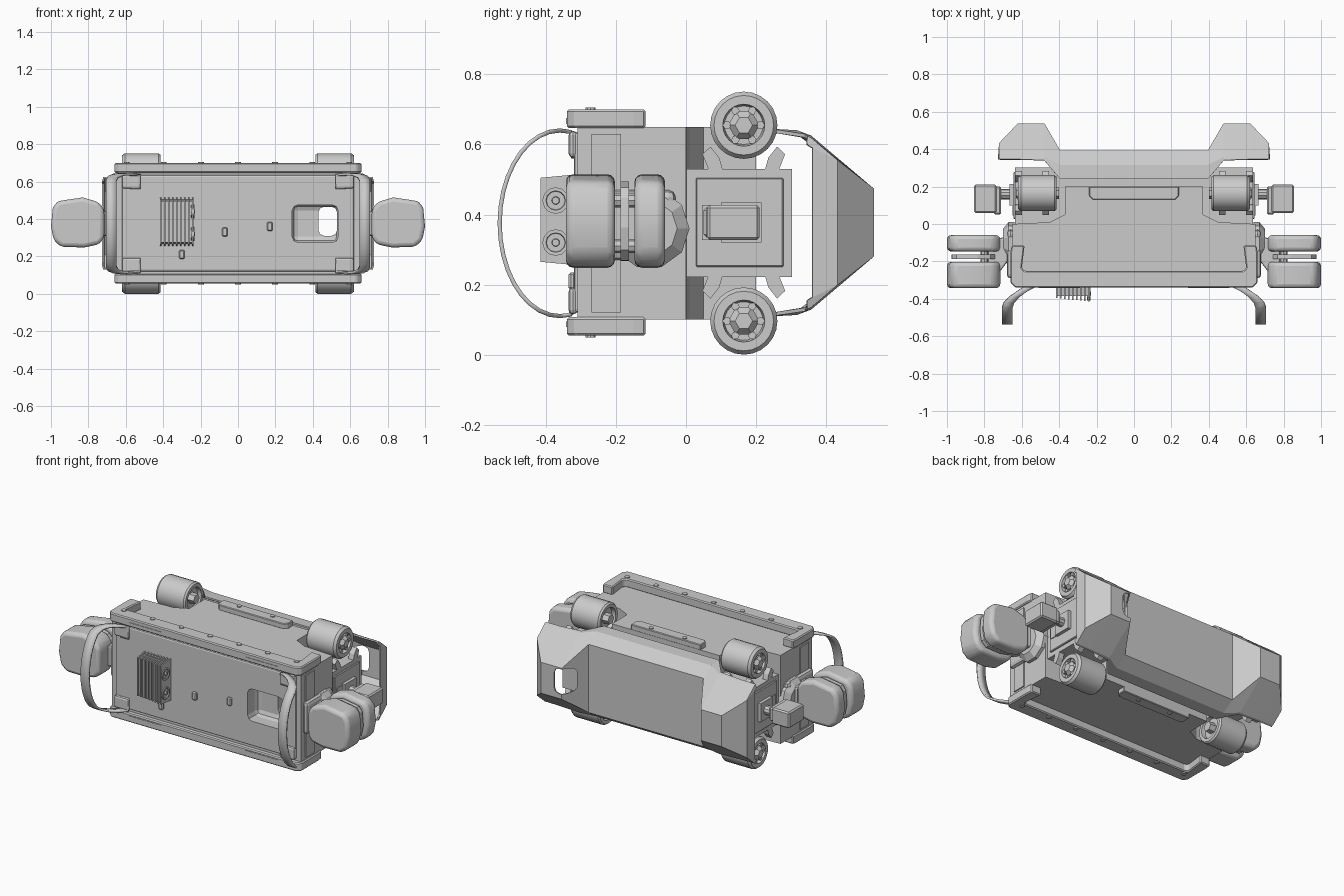
import bpy, bmesh, math

if "Cube" in bpy.data.objects:
    bpy.data.objects.remove(bpy.data.objects["Cube"])

def finish(ob, bevel=0, seg=2, smooth=False):
    if bevel:
        m = ob.modifiers.new("bevel", 'BEVEL')
        m.width, m.segments, m.limit_method = bevel, seg, 'ANGLE'
    if smooth:
        bpy.ops.object.select_all(action='DESELECT')
        ob.select_set(True)
        bpy.context.view_layer.objects.active = ob
        bpy.ops.object.shade_smooth_by_angle(angle=math.radians(35))
    return ob

def from_bm(name, bm):
    bmesh.ops.recalc_face_normals(bm, faces=bm.faces)
    me = bpy.data.meshes.new(name)
    bm.to_mesh(me)
    bm.free()
    ob = bpy.data.objects.new(name, me)
    bpy.context.collection.objects.link(ob)
    return ob

def prism(name, pts, axis, a, b, **kw):
    """Extrude a 2D outline along an axis; outline uses the other two axes in order."""
    bm = bmesh.new()
    put = {'x': lambda p, q, d: (d, p, q), 'y': lambda p, q, d: (p, d, q), 'z': lambda p, q, d: (p, q, d)}[axis]
    lo = [bm.verts.new(put(p, q, a)) for p, q in pts]
    hi = [bm.verts.new(put(p, q, b)) for p, q in pts]
    bm.faces.new(lo)
    bm.faces.new(hi)
    for i in range(len(pts)):
        j = (i + 1) % len(pts)
        bm.faces.new((lo[i], lo[j], hi[j], hi[i]))
    return finish(from_bm(name, bm), **kw)

def box(name, x, y, z, **kw):
    return prism(name, [(x[0], y[0]), (x[1], y[0]), (x[1], y[1]), (x[0], y[1])], 'z', *z, **kw)

def disc(name, c, r, axis, a, b, n=16, **kw):
    pts = [(c[0] + r * math.cos(2 * math.pi * i / n), c[1] + r * math.sin(2 * math.pi * i / n)) for i in range(n)]
    return prism(name, pts, axis, a, b, **kw)

def lathe_x(name, prof, cy, cz, n, **kw):
    """Revolve (x, radius) profile about an x-parallel axis."""
    bm = bmesh.new()
    rings = [[bm.verts.new((x, cy + r * math.cos(2 * math.pi * i / n), cz + r * math.sin(2 * math.pi * i / n)))
              for i in range(n)] for x, r in prof]
    for p, q in zip(rings, rings[1:]):
        for i in range(n):
            bm.faces.new((p[i], p[(i + 1) % n], q[(i + 1) % n], q[i]))
    bm.faces.new(rings[0])
    bm.faces.new(rings[-1])
    return finish(from_bm(name, bm), **kw)

def sym(half):
    return half + [(-x, y) for x, y in reversed(half)]

def cut(ob, tool):
    m = ob.modifiers.new("cut", 'BOOLEAN')
    m.object, m.operation, m.solver = tool, 'DIFFERENCE', 'EXACT'

MID = 0.377  # mid height of the machine
S = (-1, 1)

# Main body with wheel notches, and the side-to-side rear box
body = prism("main_body", sym([(.65, -.31), (.65, .0), (.45, .01), (.37, .05), (.37, .2)]), 'z', .10, .65)
rear_box = box("rear_box", (-.635, .635), (-.01, .303), (.222, .53))
front_plate = box("front_plate", (-.62, .62), (-.32, -.30), (.12, .635), bevel=.015)

# Opening in the front that runs right through
tunnel = box("tunnel_cutter", (.43, .53), (-.6, .7), (.31, .465), bevel=.03)
pocket = box("pocket_cutter", (.29, .535), (-.6, -.22), (.275, .475), bevel=.03)
for c in (tunnel, pocket):
    c.hide_render = True
    c.hide_set(True)
for o in (body, front_plate):
    cut(o, pocket)
for o in (body, rear_box, front_plate):
    cut(o, tunnel)

# U shaped rims, rear bars, screws on top and bottom
rim = sym([(.585, -.115), (.655, -.115), (.66, -.31), (.635, -.34)])
rim = [(.655, -.115), (.66, -.15), (.66, -.315), (.635, -.34), (-.635, -.34), (-.66, -.315), (-.66, -.15),
       (-.655, -.115), (-.585, -.115), (-.6, -.235), (-.585, -.25), (.585, -.25), (.6, -.235), (.585, -.115)]
for s, tag in ((1, "top"), (-1, "bottom")):
    Z = lambda d: MID + s * d
    prism(tag + "_rim", rim, 'z', Z(.27), Z(.323), bevel=.006, seg=1)
    prism(tag + "_rear_bar", sym([(.24, .2), (.24, .15), (.22, .13)]), 'z', Z(.27), Z(.305), bevel=.004, seg=1)
    for i in range(-3, 4):
        disc(tag + "_rim_screw", (i * .198, -.272), .015, 'z', Z(.32), Z(.328), n=10)
    for x in (-.115, .115):
        disc(tag + "_bar_screw", (x, .177), .015, 'z', Z(.30), Z(.31), n=6)
    for m in S:
        box(tag + "_rim_slot_plate", (m * .29, m * .51), (-.343, -.335), (Z(.282), Z(.298)))
        # Corner pads on the front plate
        box(tag + "_corner_pad", (m * .52, m * .62), (-.335, -.31), (Z(.185), Z(.262)), bevel=.012)
        # Wheels with recessed hubs
        cz = Z(.278) if s > 0 else .096
        lathe_x(tag + "_wheel", [(m * .44, .045), (m * .44, .065), (m * .415, .068), (m * .415, .088), (m * .425, .096),
                (m * .605, .096), (m * .62, .085), (m * .62, .06), (m * .59, .055), (m * .59, .03)], .165, cz, 24, smooth=True)
        lathe_x(tag + "_hub", [(m * .40, .03), (m * .56, .04), (m * .61, .045), (m * .63, .025)], .165, cz, 6)
        for i in range(6):
            a = i * math.pi / 3
            disc(tag + "_hub_bolt", (.165 + .048 * math.cos(a), cz + .048 * math.sin(a)), .012, 'x', m * .58, m * .615, n=6)
        # Splayed wheel brackets
        for x in (.455, .60):
            for t in S:
                tab = [(.165 + t * p, Z(q)) for p, q in ((.06, .15), (.10, .15), (.118, .195), (.095, .217), (.07, .185))]
                prism(tag + "_wheel_bracket", tab, 'x', m * x, m * (x + .035))

# Side panels, sensor boxes, claw units, hoops
for m in S:
    box("rear_side_panel", (m * .63, m * .645), (.028, .278), (.25, .505), bevel=.004, seg=1)
    box("rear_side_inset", (m * .64, m * .65), (.045, .21), (.327, .427))
    for z0, z1 in ((.12, .29), (.46, .63)):
        box("front_side_panel", (m * .645, m * .657), (-.27, -.185), (z0, z1))
    # Sensor box on a stalk
    box("sensor_box", (m * .735, m * .855), (.06, .21), (.327, .427), bevel=.008, seg=1)
    box("sensor_lens", (m * .71, m * .75), (.05, .20), (.335, .42), bevel=.008, seg=1)
    box("sensor_flange", (m * .645, m * .665), (.10, .215), (.32, .435))
    disc("sensor_stalk", (.16, MID), .028, 'x', m * .64, m * .74, n=10, smooth=True)
    # Claw shoulder and post
    lathe_x("claw_shoulder", [(m * .64, .115), (m * .67, .115), (m * .70, .08)], -.105, .36, 10)
    prism("claw_mount", [(-.29, .27), (-.03, .27), (-.03, .47), (-.29, .47)], 'x', m * .64, m * .68, bevel=.02)
    prism("claw_post", [(m * .66, -.18), (m * .66, -.09), (m * .70, -.07), (m * .78, -.10), (m * .78, -.27), (m * .72, -.26)],
          'z', .31, .44, bevel=.01)
    # Claw pads
    pad = [(m * x, z) for x, z in ((.715, .30), (.74, .265), (.82, .248), (.945, .25), (.985, .285), (1.0, .36),
                                   (.99, .46), (.965, .495), (.83, .515), (.745, .49), (.715, .45))]
    prism("front_claw_pad", pad, 'y', -.343, -.203, bevel=.025, seg=3, smooth=True)
    prism("rear_claw_pad", pad, 'y', -.147, -.06, bevel=.022, seg=3, smooth=True)
    prism("claw_middle_plate", [(m * .87 + (x - m * .87) * .82, MID + (z - MID) * .85) for x, z in pad], 'y', -.187, -.163)
    for z in (.31, .44):
        disc("claw_pin", (m * .80, z), .02, 'y', -.21, -.13, n=8)
    # Curved bumper hoops at the front
    path = [(-.322, .19), (-.325, .13)] + [(-.36 - .172 * math.cos(a), .375 + .265 * math.sin(a)) for a in
            [math.radians(-100 + 10 * i) for i in range(21)]] + [(-.325, .62), (-.322, .56)]
    bm = bmesh.new()
    rows = []
    for y, z in path:
        u = min(max((-.33 - y) / .12, 0), 1)
        xc = .55 + .128 * math.sin(u * math.pi / 2)
        rows.append([bm.verts.new((m * (xc + d), y, z)) for d in (-.028, .028)])
    for p, q in zip(rows, rows[1:]):
        bm.faces.new((p[0], p[1], q[1], q[0]))
    hoop = from_bm("bumper_hoop", bm)
    mod = hoop.modifiers.new("thickness", 'SOLIDIFY')
    mod.thickness, mod.offset = .012, 0
    finish(hoop, smooth=True)

# Finned cooler with two fans
prism("cooler_body", [(-.31, .265), (-.385, .275), (-.385, .495), (-.31, .505)], 'x', -.415, -.24)
for i in range(9):
    x = -.418 + i * .0215
    d = -.395 - .0025 * i
    prism("cooler_fin", [(-.31, .255), (d, .265), (d, .505), (-.31, .515)], 'x', x, x + .008)
for z in (.32, .44):
    lathe_x("cooler_fan", [(-.25, .038), (-.232, .038), (-.232, .028), (-.24, .026), (-.24, .012), (-.23, .01)], -.372, z, 12)

# Small clips on the front plate
for x, z in ((-.07, .33), (.17, .36), (-.3, .21)):
    box("front_clip", (x - .015, x + .015), (-.335, -.315), (z - .025, z + .025), bevel=.006, seg=1)

# Faceted rear shell: columns of (x, rim y, knee y, back y)
half = [(.722, .345, .35, .36, .60), (.718, .345, .355, .43, .62), (.62, .345, .355, .533, .62), (.48, .34, .355, .533, .625),
        (.395, .24, .315, .388, .64)]
bm = bmesh.new()
cols = []
for x, yr, yk, yb, zr in half + [(-h[0],) + h[1:] for h in reversed(half)]:
    zs = .62 - (yb - .345) * .79
    prof = [(yr, zr), (yk, zr - .004), (yb, min(zs, zr - .01))]
    prof += [(y, 2 * MID - z) for y, z in reversed(prof)]
    cols.append([bm.verts.new((x, y, z)) for y, z in prof])
for p, q in zip(cols, cols[1:]):
    for i in range(5):
        bm.faces.new((p[i], p[i + 1], q[i + 1], q[i]))
shell = from_bm("rear_shell", bm)
mod = shell.modifiers.new("thickness", 'SOLIDIFY')
mod.thickness, mod.offset = .01, 0
cut(shell, tunnel)
